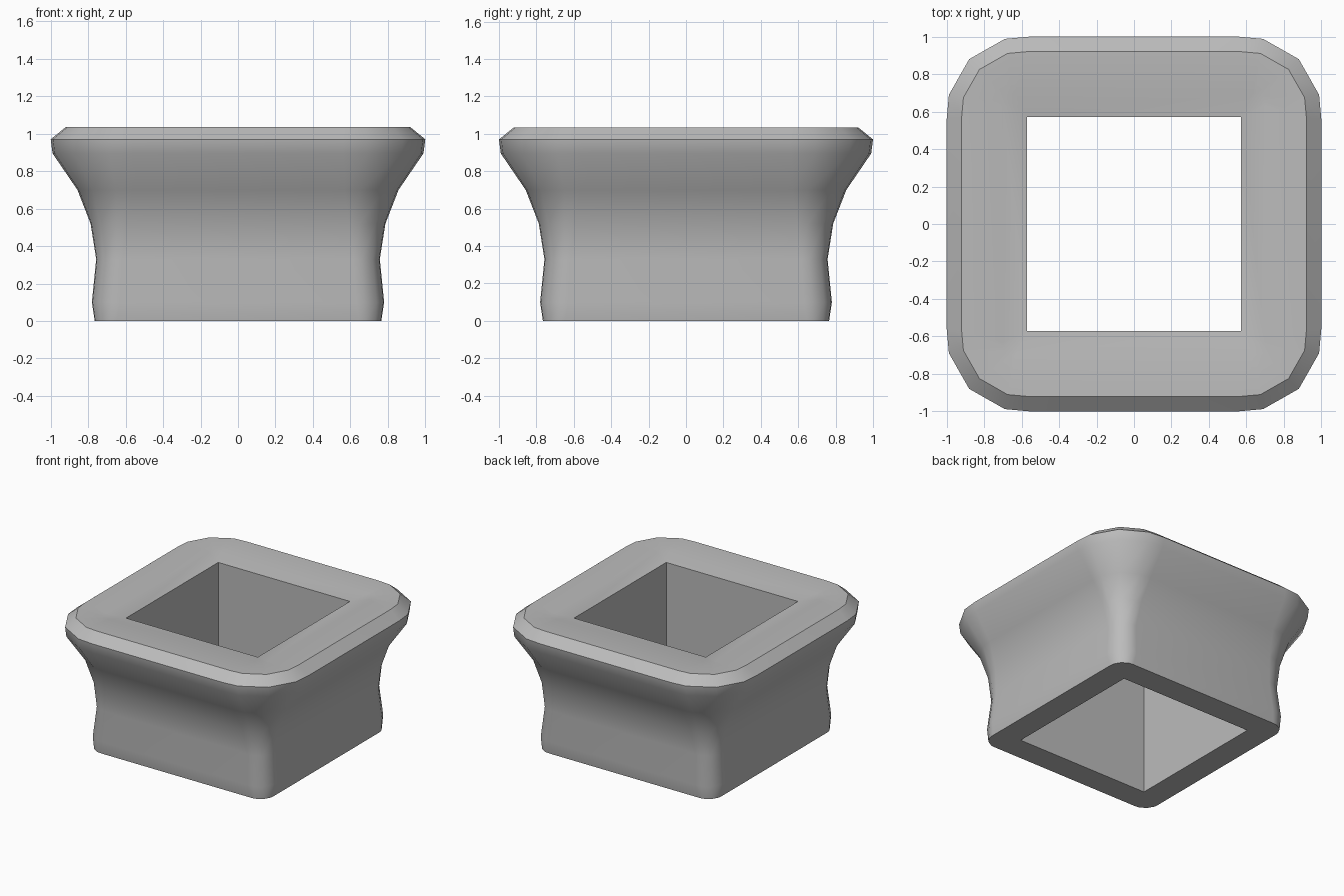
import bpy, bmesh, math

cube = bpy.data.objects.get("Cube")
if cube:
    bpy.data.objects.remove(cube, do_unlink=True)

grey = bpy.data.materials.new("plain_grey")
grey.use_nodes = True
colour = (0.5, 0.5, 0.5, 1)
grey.diffuse_color = colour
grey.node_tree.nodes["Principled BSDF"].inputs["Base Color"].default_value = colour

# Wall section as a closed loop: half width, height, corner rounding
section = [
    (0.765, 0.00, 0.27), (0.78, 0.10, 0.34), (0.757, 0.33, 0.32),
    (0.787, 0.52, 0.44), (0.857, 0.70, 0.66), (0.99, 0.895, 0.97),
    (1.00, 0.97, 1.00), (0.92, 1.035, 0.79), (0.70, 1.03, 0.15),
    (0.57, 1.005, 0.0), (0.57, 0.0, 0.0),
]

# Corner arc as insets from a sharp corner
corner = [(0.0, 0.44), (0.012, 0.31), (0.12, 0.12), (0.31, 0.012), (0.44, 0.0)]


def add_ring(bm, half, z, rounding):
    """Rounded square made by turning one corner four times."""
    ring = []
    for turn in range(4):
        c, s = round(math.cos(turn * math.pi / 2)), round(math.sin(turn * math.pi / 2))
        for dx, dy in corner:
            x, y = half - dx * rounding, half - dy * rounding
            ring.append(bm.verts.new((c * x - s * y, s * x + c * y, z)))
    return ring


# Flared square collar with an open shaft
bm = bmesh.new()
rings = [add_ring(bm, *row) for row in section]
for i, low in enumerate(rings):
    high = rings[(i + 1) % len(rings)]
    for j in range(len(low)):
        k = (j + 1) % len(low)
        bm.faces.new((low[j], low[k], high[k], high[j]))
bmesh.ops.remove_doubles(bm, verts=bm.verts[:], dist=0.0001)
bmesh.ops.recalc_face_normals(bm, faces=bm.faces[:])

mesh = bpy.data.meshes.new("flared_collar")
bm.to_mesh(mesh)
bm.free()
mesh.materials.append(grey)
collar = bpy.data.objects.new("flared_collar", mesh)
bpy.context.collection.objects.link(collar)

# Smooth walls with crisp rim, foot and shaft edges
bpy.ops.object.select_all(action="DESELECT")
collar.select_set(True)
bpy.context.view_layer.objects.active = collar
bpy.ops.object.shade_smooth_by_angle(angle=math.radians(35))
